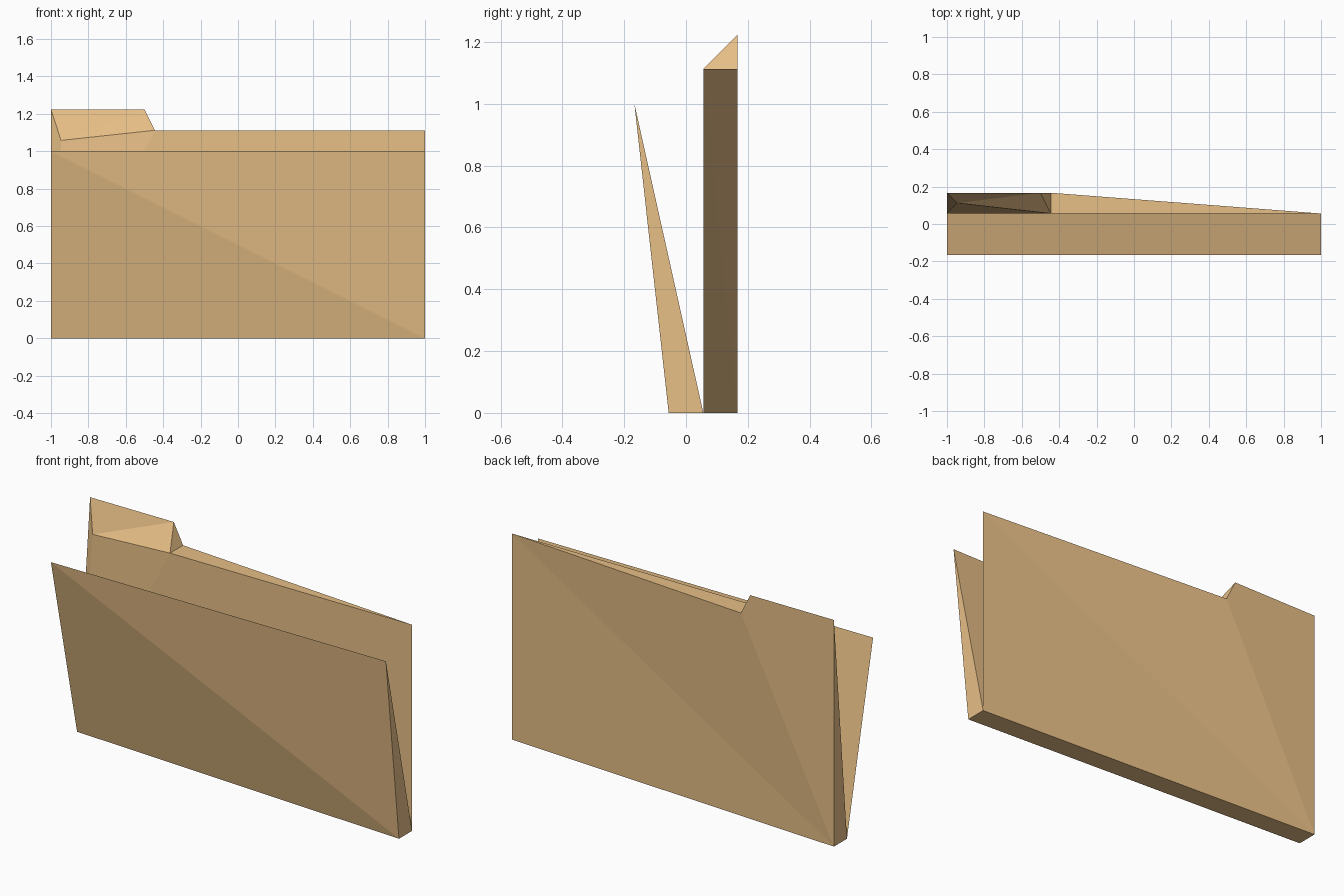
import bpy
import bmesh

if "Cube" in bpy.data.objects:
    bpy.data.objects.remove(bpy.data.objects["Cube"])

# Manila card material
card = bpy.data.materials.new("manila_card")
card.diffuse_color = (0.80, 0.52, 0.24, 1.0)
card.use_nodes = True
card.node_tree.nodes["Principled BSDF"].inputs["Base Color"].default_value = card.diffuse_color

F, M, B = -0.056, 0.056, 0.167   # fold front, fold middle, back plane (y)
FOLD = 1.112                     # top of the back panel
TAB = 1.223                      # top of the tab


def sheet(name, pts, faces):
    """Build a flat-faced card piece from named corner points."""
    bm = bmesh.new()
    v = {k: bm.verts.new(p) for k, p in pts.items()}
    for f in faces.split():
        bm.faces.new([v[c] for c in f])
    bmesh.ops.recalc_face_normals(bm, faces=bm.faces)
    me = bpy.data.meshes.new(name)
    bm.to_mesh(me)
    bm.free()
    me.materials.append(card)
    ob = bpy.data.objects.new(name, me)
    bpy.context.collection.objects.link(ob)
    return ob


# Front flap: leans forward, thick at the right end and thin at the left
sheet("front_flap", {
    "a": (-1, M, 0), "b": (1, F, 0), "c": (1, M, 0),
    "d": (-1, -B, 1), "e": (1, -B, 1),
}, "abd bed bce aced acb")

# Back panel with raised tab: thick at the left end and thin at the right
sheet("back_panel_with_tab", {
    "a": (-1, M, 0), "b": (-1, B, 0), "c": (1, M, 0), "h": (1, M, FOLD),
    "e": (-1, B, TAB), "f": (-0.5, B, TAB), "g": (-0.445, B, FOLD),
    "k": (-0.445, M, FOLD), "l": (-0.946, 0.112, 1.058),
}, "abc abe befg bgh bhc achk akl ale elf lkf kgf khg")
